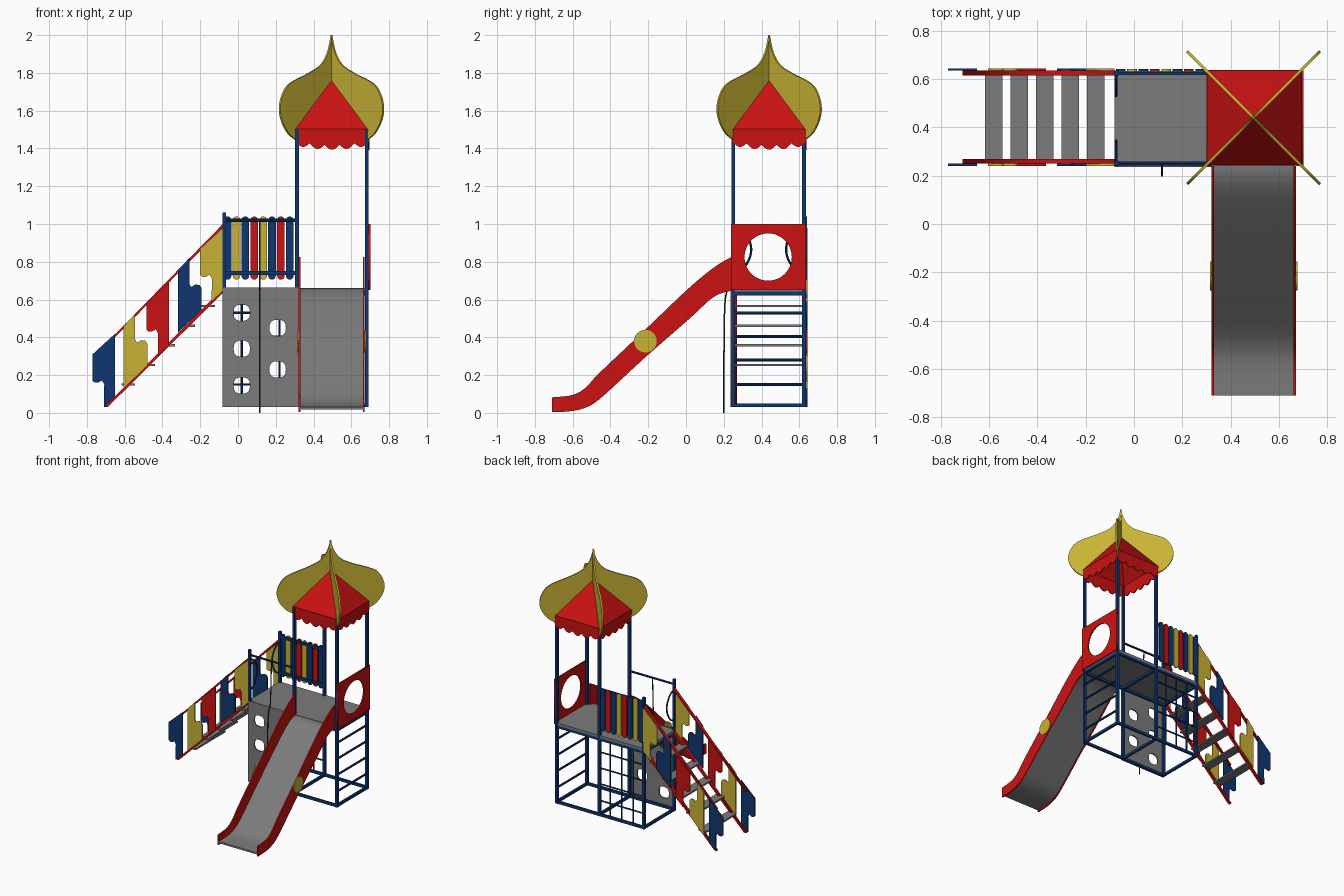
import bpy, bmesh
from math import sin, cos, pi, sqrt
from mathutils import Vector, Matrix

cube = bpy.data.objects.get("Cube")
if cube:
    bpy.data.objects.remove(cube)


def material(name, rgb):
    m = bpy.data.materials.new(name)
    m.use_nodes = True
    m.diffuse_color = (*rgb, 1)
    m.node_tree.nodes["Principled BSDF"].inputs["Base Color"].default_value = (*rgb, 1)
    return m


RED = material("red paint", (0.6, 0.006, 0.006))
BLUE = material("blue paint", (0.005, 0.037, 0.16))
GOLD = material("yellow paint", (0.58, 0.45, 0.035))
GREY = material("grey panel", (0.2, 0.2, 0.2))
ROPE = material("dark rope", (0.03, 0.03, 0.035))
X, Y, Z = Vector((1, 0, 0)), Vector((0, 1, 0)), Vector((0, 0, 1))


def add(name, mesh, mat, smooth=False):
    ob = bpy.data.objects.new(name, mesh)
    bpy.context.collection.objects.link(ob)
    mesh.materials.clear()
    mesh.materials.append(mat)
    if smooth:
        bpy.ops.object.select_all(action='DESELECT')
        ob.select_set(True)
        bpy.context.view_layer.objects.active = ob
        bpy.ops.object.shade_smooth_by_angle()
    return ob


def curve_mesh(curve):
    ob = bpy.data.objects.new("helper", curve)
    bpy.context.collection.objects.link(ob)
    mesh = bpy.data.meshes.new_from_object(ob.evaluated_get(bpy.context.evaluated_depsgraph_get()))
    bpy.data.objects.remove(ob)
    bpy.data.curves.remove(curve)
    return mesh


def spline(curve, pts, cyclic):
    s = curve.splines.new('POLY')
    s.points.add(len(pts) - 1)
    for p, q in zip(s.points, pts):
        p.co = (*q, 0, 1) if len(q) == 2 else (*q, 1)
    s.use_cyclic_u = cyclic


def plate(name, loops, along, origin, thick, mat, smooth=False):
    """Upright flat plate; outline loops are (distance along, height)."""
    c = bpy.data.curves.new(name, 'CURVE')
    c.dimensions, c.fill_mode, c.extrude = '2D', 'BOTH', thick / 2
    for pts in loops:
        spline(c, pts, True)
    mesh = curve_mesh(c)
    m = Matrix((along, Z, along.cross(Z))).transposed().to_4x4()
    mesh.transform(Matrix.Translation(origin) @ m)
    return add(name, mesh, mat, smooth)


def tube(name, pts, r, mat):
    c = bpy.data.curves.new(name, 'CURVE')
    c.dimensions, c.bevel_depth, c.bevel_resolution, c.use_fill_caps = '3D', r, 2, True
    spline(c, pts, False)
    return add(name, curve_mesh(c), mat, True)


def box(name, x0, x1, y0, y1, z0, z1, mat):
    bm = bmesh.new()
    bmesh.ops.create_cube(bm, size=1)
    for v in bm.verts:
        v.co = ((x0, x1)[v.co.x > 0], (y0, y1)[v.co.y > 0], (z0, z1)[v.co.z > 0])
    mesh = bpy.data.meshes.new(name)
    bm.to_mesh(mesh)
    bm.free()
    return add(name, mesh, mat)


def smooth_path(pts, n=5):
    """Catmull-Rom curve through the points."""
    p = [Vector(q) for q in (pts[0], *pts, pts[-1])]
    out = []
    for a, b, c, d in zip(p, p[1:], p[2:], p[3:]):
        for i in range(n):
            t = i / n
            out.append(tuple((2*b + (c - a)*t + (2*a - 5*b + 4*c - d)*t*t + (3*b - a - 3*c + d)*t**3) / 2))
    return out + [tuple(pts[-1])]


def round_loop(u, v, r, n=32, power=1.0):
    f = lambda a: abs(a) ** power * (1 if a > 0 else -1)
    return [(u + r*f(cos(2*pi*i/n)), v + r*f(sin(2*pi*i/n))) for i in range(n)]


# Posts, ground frame and deck frame
XS, YS = (-0.073, 0.313, 0.682), (0.25, 0.625)
for x in XS:
    for y in YS:
        box("post", x - .01, x + .01, y - .01, y + .01, .03, 1.06 if x < 0 else 1.5, BLUE)
for z in (.04, .632):
    for y in YS:
        box("frame_beam", XS[0], XS[2], y - .008, y + .008, z - .01, z + .01, BLUE)
    for x in XS:
        box("frame_cross_beam", x - .008, x + .008, *YS, z - .01, z + .01, BLUE)

# Decks
box("lower_deck", -.08, .305, .242, .633, .642, .662, GREY)
box("tower_deck", .305, .69, .242, .633, .642, .662, GREY)

# Climbing wall with hand holes
holes = [(.02, .53), (.02, .34), (.02, .145), (.21, .45), (.21, .23)]
plate("climbing_wall", [[(-.08, .03), (.32, .03), (.32, .665), (-.08, .665)]]
      + [round_loop(u, v, .043, 24, .75) for u, v in holes], X, (0, .24, 0), .01, GREY)

# Climbing grid at the back and side ladder
for z in (.15, .28, .405, .53):
    tube("grid_bar", [(XS[0], .625, z), (XS[1], .625, z)], .006, BLUE)
    tube("ladder_rung", [(.682, YS[0], z), (.682, YS[1], z)], .008, BLUE)
for x in (.02, .12, .22):
    tube("grid_upright", [(x, .625, .04), (x, .625, .64)], .006, BLUE)

# Picket fence
for z in (.74, 1.02):
    box("fence_rail", XS[0], XS[1], .616, .63, z - .01, z + .01, BLUE)
for i, mat in enumerate((BLUE, GOLD, BLUE, RED, GOLD, BLUE, RED, BLUE)):
    u = -.055 + .047 * i
    arc = [(.02 * cos(pi*k/8), .02 * sin(pi*k/8)) for k in range(9)]
    plate("fence_slat", [[(u + a, 1.02 + b) for a, b in arc] + [(u - a, .725 - b) for a, b in arc]],
          X, (0, .636, 0), .01, mat)

# Front top bar, climbing rope and entrance handles
tube("front_top_bar", [(XS[0], .25, 1.02), (XS[1], .25, 1.02)], .008, BLUE)
tube("climbing_rope", smooth_path([(.115, .25, 1.02), (.115, .237, .7), (.115, .215, .64),
                                   (.115, .203, .5), (.115, .2, .0)]), .004, ROPE)
for y, s in ((.25, 1), (.625, -1)):
    tube("entrance_handle", smooth_path([(-.075, y, .98), (-.075, y + s*.05, .96), (-.075, y + s*.09, .9),
                                         (-.075, y + s*.09, .83), (-.075, y + s*.05, .76), (-.075, y, .74)]),
         .006, BLUE)

# Round window panel
plate("window_panel", [[(.238, .65), (.635, .65), (.635, 1.0), (.238, 1.0)],
                       round_loop(.435, .825, .125, 48)], Y, (.696, 0, 0), .01, RED)

# Stairs: treads, stringers, handrails and puzzle shaped side panels
for i in range(5):
    x, z = -.581 + .1055 * i, .15 + .104 * i
    box("stair_tread", x - .036, x + .036, .255, .625, z - .006, z + .006, GREY)
wide_top = [(0, 0), (.12, .11), (.12, -.225), (.06, -.28), (.062, -.16), (.05, -.138), (.03, -.15), (.012, -.15), (0, -.14)]
wide_base = [(0, 0), (.06, .065), (.06, -.07), (.07, -.088), (.092, -.075), (.115, -.078), (.125, -.095),
             (.125, -.21), (0, -.33)]
sides = [(-.77, .31, wide_top, BLUE), (-.605, .46, wide_base, GOLD), (-.485, .58, wide_top, RED),
         (-.318, .755, wide_base, BLUE), (-.2, .87, wide_top, GOLD)]
for y, out in ((.26, -1), (.625, 1)):
    plate("stair_stringer", [[(-.71, .03), (-.69, .03), (-.08, .635), (-.08, .66)]], X, (0, y, 0), .02, RED)
    plate("stair_handrail", [[(-.71, .355), (-.70, .35), (-.08, .98), (-.08, 1.0)]], X, (0, y, 0), .02, RED)
    for u, v, shape, mat in sides:
        plate("stair_side_panel", [[(u + a, v + b) for a, b in shape]], X, (0, y + out*.015, 0), .009, mat)

# Slide: bed, side walls and round badges
bed = smooth_path([(.26, .66), (.2, .652), (.13, .615), (.02, .525), (-.22, .31), (-.42, .125),
                   (-.5, .065), (-.58, .038), (-.71, .032)])
plate("slide_bed", [bed + [(u, v - .014) for u, v in reversed(bed)]], Y, (.496, 0, 0), .335, GREY, True)
top = smooth_path([(.24, .825), (.155, .775), (.02, .665), (-.22, .437), (-.46, .21), (-.53, .135),
                   (-.6, .095), (-.71, .082)])
low = smooth_path([(-.71, .004), (-.62, .008), (-.54, .025), (-.455, .075), (-.22, .29), (.02, .5),
                   (.1, .575), (.16, .625), (.24, .648)])
for s in (-1, 1):
    plate("slide_wall", [top + low], Y, (.496 + s*.17, 0, 0), .01, RED, True)
    plate("slide_badge", [round_loop(-.215, .38, .06)], Y, (.496 + s*.177, 0, 0), .008, GOLD)

# Roof pyramid with scalloped valances
CX, CY, HALF = .498, .44, .197
bm = bmesh.new()
bmesh.ops.create_cone(bm, cap_ends=False, segments=4, radius1=HALF * sqrt(2), radius2=0, depth=.265,
                      matrix=Matrix.Translation((CX, CY, 1.6325)) @ Matrix.Rotation(pi/4, 4, 'Z'))
bmesh.ops.remove_doubles(bm, verts=bm.verts, dist=.0001)
roof_mesh = bpy.data.meshes.new("roof")
bm.to_mesh(roof_mesh)
bm.free()
roof = add("roof", roof_mesh, RED)
roof.modifiers.new("thickness", 'SOLIDIFY').thickness = .006
scallop = [(HALF * (k/20 - 1), 1.44 - .022*sin(pi*k/40) - .025*abs(sin(pi*k/8))) for k in range(41)]
for along, side in ((X, Y), (Y, X)):
    for s in (-1, 1):
        plate("roof_valance", [[(-HALF, 1.502)] + scallop + [(HALF, 1.502)]], along,
              Vector((CX, CY, 0)) + side * s * (HALF - .004), .008, RED)

# Onion shaped crown made of two crossed plates
outer = smooth_path([(.19, 1.445), (.23, 1.48), (.262, 1.54), (.275, 1.61), (.26, 1.685), (.22, 1.745),
                     (.115, 1.802), (.055, 1.845), (.02, 1.91), (0, 2.0)])
inner = [(-.197, 1.5), (0, 1.765), (.197, 1.5)]
outline = [(u * sqrt(2), v) for u, v in outer + [(-u, v) for u, v in outer[-2::-1]] + inner]
for s in (-1, 1):
    plate("crown_plate", [outline], Vector((1, s, 0)).normalized(), (.495, CY, 0), .012, GOLD)
